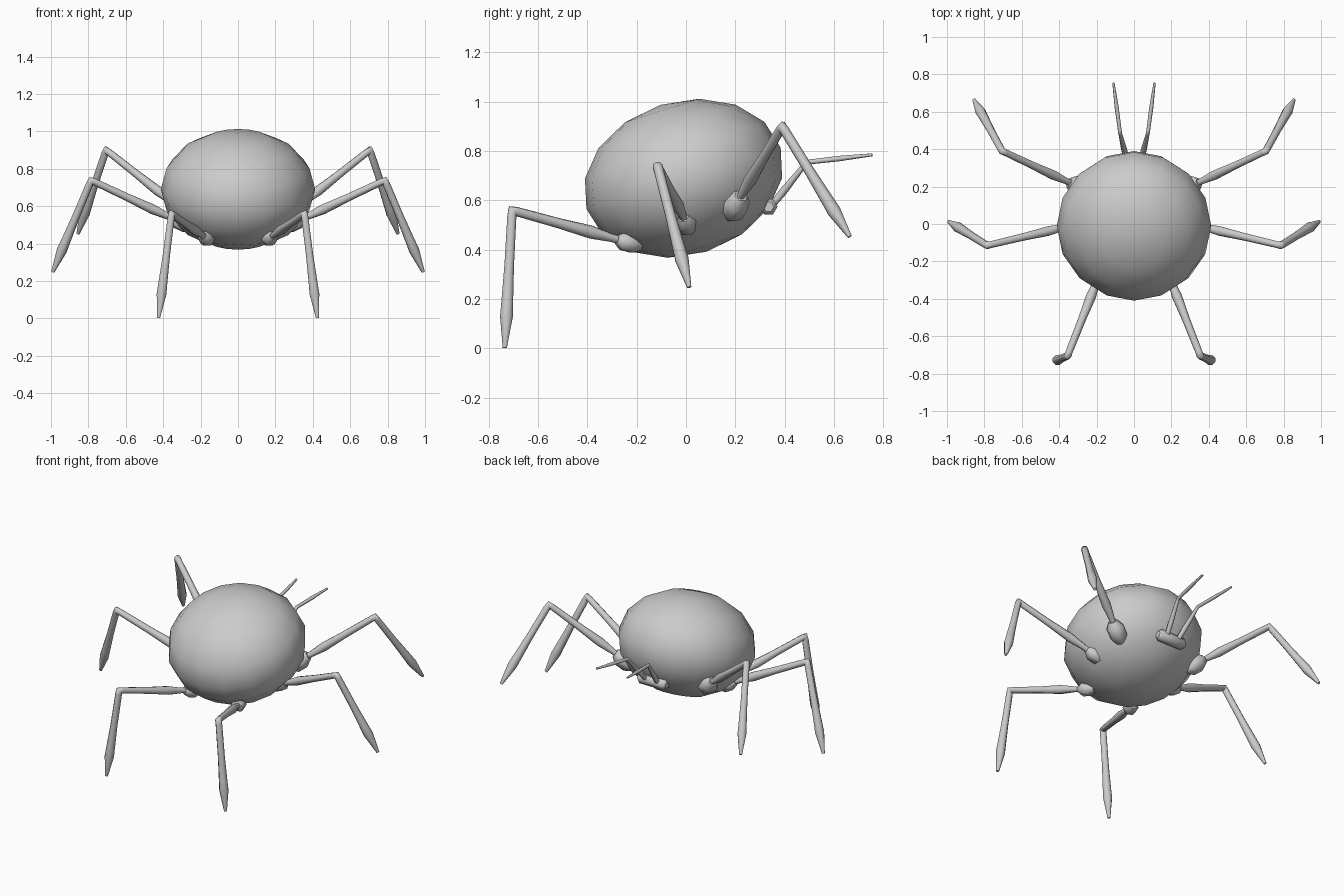
import bpy, bmesh, math
from mathutils import Vector, Matrix

cube = bpy.data.objects.get("Cube")
if cube:
    bpy.data.objects.remove(cube)

grey = bpy.data.materials.new("plain_grey")
grey.use_nodes = True
colour = (0.6, 0.6, 0.6, 1)
grey.diffuse_color = colour
grey.node_tree.nodes["Principled BSDF"].inputs["Base Color"].default_value = colour


def finish(name, bm):
    """Turn a bmesh into a smooth grey object, keeping end caps flat."""
    bmesh.ops.recalc_face_normals(bm, faces=bm.faces)
    for f in bm.faces:
        f.smooth = len(f.verts) <= 4
    mesh = bpy.data.meshes.new(name)
    bm.to_mesh(mesh)
    bm.free()
    mesh.materials.append(grey)
    obj = bpy.data.objects.new(name, mesh)
    bpy.context.collection.objects.link(obj)
    return obj


def sweep(name, stations, normal, sides=8):
    """Skin round rings along (point, tangent, radius) stations lying in one plane."""
    bm = bmesh.new()
    normal = normal.normalized()
    rings = []
    for point, tangent, radius in stations:
        across = tangent.cross(normal).normalized()
        angles = [2 * math.pi * i / sides for i in range(sides)]
        rings.append([bm.verts.new(point + radius * (math.cos(a) * normal + math.sin(a) * across))
                      for a in angles])
    for low, high in zip(rings, rings[1:]):
        for i in range(sides):
            j = (i + 1) % sides
            bm.faces.new((low[i], low[j], high[j], high[i]))
    bm.faces.new(rings[0])
    bm.faces.new(rings[-1])
    return finish(name, bm)


def bent_limb(name, start, bend, end, upper, lower, bend_radius):
    """Two tapered segments joined by a rounded bend; profiles are (fraction, radius)."""
    d1, d2 = (bend - start).normalized(), (end - bend).normalized()
    stations = [(start.lerp(bend, t), d1, r) for t, r in upper]
    stations.append((bend, d1 + d2, bend_radius))
    stations += [(bend.lerp(end, t), d2, r) for t, r in lower]
    return sweep(name, stations, d1.cross(d2))


def spindle(name, centre, axis, profile):
    """Short faceted block along an axis; profile is (offset, radius)."""
    axis = axis.normalized()
    side = axis.cross(Vector((0, 0, 1)))
    return sweep(name, [(centre + axis * t, axis, r) for t, r in profile], side, 6)


# Body: a flattened ball, raised at the rear
bm = bmesh.new()
bmesh.ops.create_uvsphere(bm, u_segments=16, v_segments=8, radius=1)
place = (Matrix.Translation((0, -0.01, 0.69)) @ Matrix.Rotation(math.radians(17.5), 4, 'X')
         @ Matrix.Diagonal((0.413, 0.413, 0.312, 1)))
bmesh.ops.transform(bm, matrix=place, verts=bm.verts)
finish("body", bm)

# Legs: hip, knee, foot and hip block size
LEGS = {
    "front": ((0.17, -0.235, 0.43), (0.355, -0.705, 0.56), (0.425, -0.735, 0.002), 0.042),
    "middle": ((0.30, 0.0, 0.51), (0.785, -0.115, 0.738), (0.99, 0.013, 0.248), 0.046),
    "rear": ((0.30, 0.20, 0.58), (0.705, 0.39, 0.9), (0.855, 0.664, 0.453), 0.055),
}
THIGH = [(0.0, 0.018), (0.14, 0.017), (0.32, 0.027), (0.6, 0.021), (0.96, 0.019)]
SHIN = [(0.04, 0.02), (0.4, 0.021), (0.68, 0.026), (0.77, 0.028), (1, 0.009)]

# Feelers
FEELER_ROOT = [(0, 0.013), (0.35, 0.016), (0.95, 0.01)]
FEELER_TIP = [(0.04, 0.01), (0.5, 0.011), (1, 0.006)]

for side, sign in (("left", 1), ("right", -1)):
    flip = Vector((sign, 1, 1))
    for row, (hip, knee, foot, size) in LEGS.items():
        hip, knee, foot = (Vector(p) * flip for p in (hip, knee, foot))
        bent_limb(f"{row}_{side}_leg", hip, knee, foot, THIGH, SHIN, 0.021)
        block = [(-1.4 * size, 0.5 * size), (-0.6 * size, size),
                 (0.5 * size, size), (1.2 * size, 0.5 * size)]
        spindle(f"{row}_{side}_hip", hip, knee - hip, block)
    root, bend, tip = (Vector(p) * flip for p in
                       ((0.04, 0.345, 0.575), (0.075, 0.49, 0.755), (0.11, 0.755, 0.785)))
    bent_limb(f"{side}_feeler", root, bend, tip, FEELER_ROOT, FEELER_TIP, 0.011)

# Crossbar carrying the feelers
spindle("feeler_bar", Vector((0, 0.335, 0.575)), Vector((1, 0, 0)),
        [(-0.1, 0.022), (-0.085, 0.036), (0.085, 0.036), (0.1, 0.022)])
